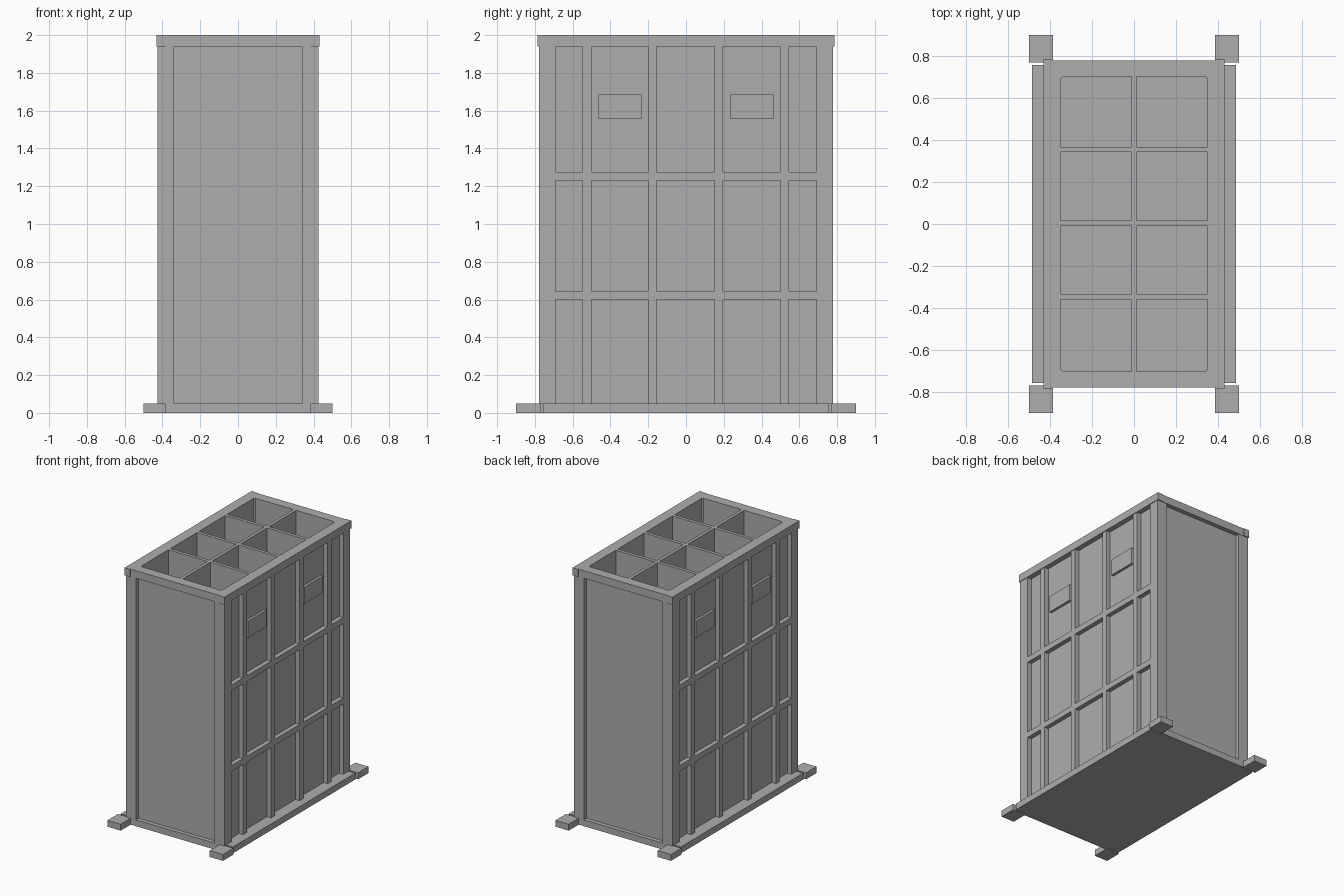
import bpy
import bmesh

cube = bpy.data.objects.get("Cube")
if cube:
    bpy.data.objects.remove(cube, do_unlink=True)

grey = bpy.data.materials.new("plain grey")
grey.use_nodes = True
colour = (0.42, 0.42, 0.42, 1)
grey.diffuse_color = colour
grey.node_tree.nodes["Principled BSDF"].inputs["Base Color"].default_value = colour

SIGNS = (-1, 1)
TOP, BASE_TOP, RIM_BOTTOM = 2.0, 0.05, 1.94
IN_X, IN_Y = 0.35, 0.702        # inside of the cells
PANEL_X, PANEL_Y = 0.392, 0.745  # recessed outer panels
OUT_X, OUT_Y = 0.427, 0.777      # faces of posts and ribs


def prism(bm, outline, z0, z1):
    """Upright prism over a flat outline."""
    low = [bm.verts.new((x, y, z0)) for x, y in outline]
    high = [bm.verts.new((x, y, z1)) for x, y in outline]
    bm.faces.new(low)
    bm.faces.new(high)
    for i in range(len(low)):
        j = (i + 1) % len(low)
        bm.faces.new((low[i], low[j], high[j], high[i]))


def box(bm, x, y, z):
    prism(bm, [(x[0], y[0]), (x[1], y[0]), (x[1], y[1]), (x[0], y[1])], *z)


def mirrored(value, span):
    return tuple(sorted(value * s for s in span))


def finish(name, bm):
    bmesh.ops.recalc_face_normals(bm, faces=bm.faces[:])
    mesh = bpy.data.meshes.new(name)
    bm.to_mesh(mesh)
    bm.free()
    mesh.materials.append(grey)
    bpy.context.collection.objects.link(bpy.data.objects.new(name, mesh))


# Base slab with side flanges
bm = bmesh.new()
box(bm, (-0.385, 0.385), (-OUT_Y, OUT_Y), (0, BASE_TOP))
for s in SIGNS:
    box(bm, mirrored(s, (0.385, 0.485)), (-0.757, 0.757), (0, BASE_TOP))
finish("base", bm)

# Corner feet
bm = bmesh.new()
for sx in SIGNS:
    for sy in SIGNS:
        box(bm, mirrored(sx, (0.385, 0.5)), mirrored(sy, (0.77, 0.9)), (0, BASE_TOP))
finish("corner_feet", bm)

# Recessed wall panels
bm = bmesh.new()
for s in SIGNS:
    box(bm, mirrored(s, (IN_X, PANEL_X)), (-IN_Y, IN_Y), (BASE_TOP, RIM_BOTTOM))
    box(bm, (-IN_X, IN_X), mirrored(s, (IN_Y, PANEL_Y)), (BASE_TOP, RIM_BOTTOM))
finish("wall_panels", bm)

# Corner posts, chamfered on the inside
bm = bmesh.new()
for sx in SIGNS:
    for sy in SIGNS:
        outline = [(0.34, IN_Y), (IN_X, 0.692), (OUT_X, 0.692), (OUT_X, OUT_Y), (0.34, OUT_Y)]
        prism(bm, [(sx * x, sy * y) for x, y in outline], BASE_TOP, TOP)
finish("corner_posts", bm)

# Ribs on the two long sides
bm = bmesh.new()
for s in SIGNS:
    depth = mirrored(s, (PANEL_X, OUT_X))
    for y in (-0.524, -0.178, 0.174, 0.522):
        box(bm, depth, (y - 0.023, y + 0.023), (BASE_TOP, RIM_BOTTOM))
    for z in (0.623, 1.253):
        box(bm, depth, (-0.692, 0.692), (z - 0.023, z + 0.023))
finish("side_ribs", bm)

# Label plates in the upper side bays
bm = bmesh.new()
for s in SIGNS:
    for sy in SIGNS:
        box(bm, mirrored(s, (PANEL_X, PANEL_X + 0.02)),
            mirrored(sy, (0.235, 0.463)), (1.555, 1.685))
finish("label_plates", bm)

# Top rim
bm = bmesh.new()
for s in SIGNS:
    box(bm, mirrored(s, (IN_X, 0.432)), (-0.78, 0.78), (RIM_BOTTOM, TOP))
    box(bm, (-IN_X, IN_X), mirrored(s, (IN_Y, 0.78)), (RIM_BOTTOM, TOP))
    for sy in SIGNS:
        box(bm, mirrored(s, (0.385, 0.432)), mirrored(sy, (0.78, 0.785)), (RIM_BOTTOM, TOP))
finish("top_rim", bm)

# Dividers making two columns of four cells
bm = bmesh.new()
box(bm, (-0.012, 0.012), (-IN_Y, IN_Y), (BASE_TOP, TOP))
for y in (-0.347, 0.004, 0.355):
    for s in SIGNS:
        box(bm, mirrored(s, (0.012, IN_X)), (y - 0.013, y + 0.013), (BASE_TOP, TOP))
finish("cell_dividers", bm)
